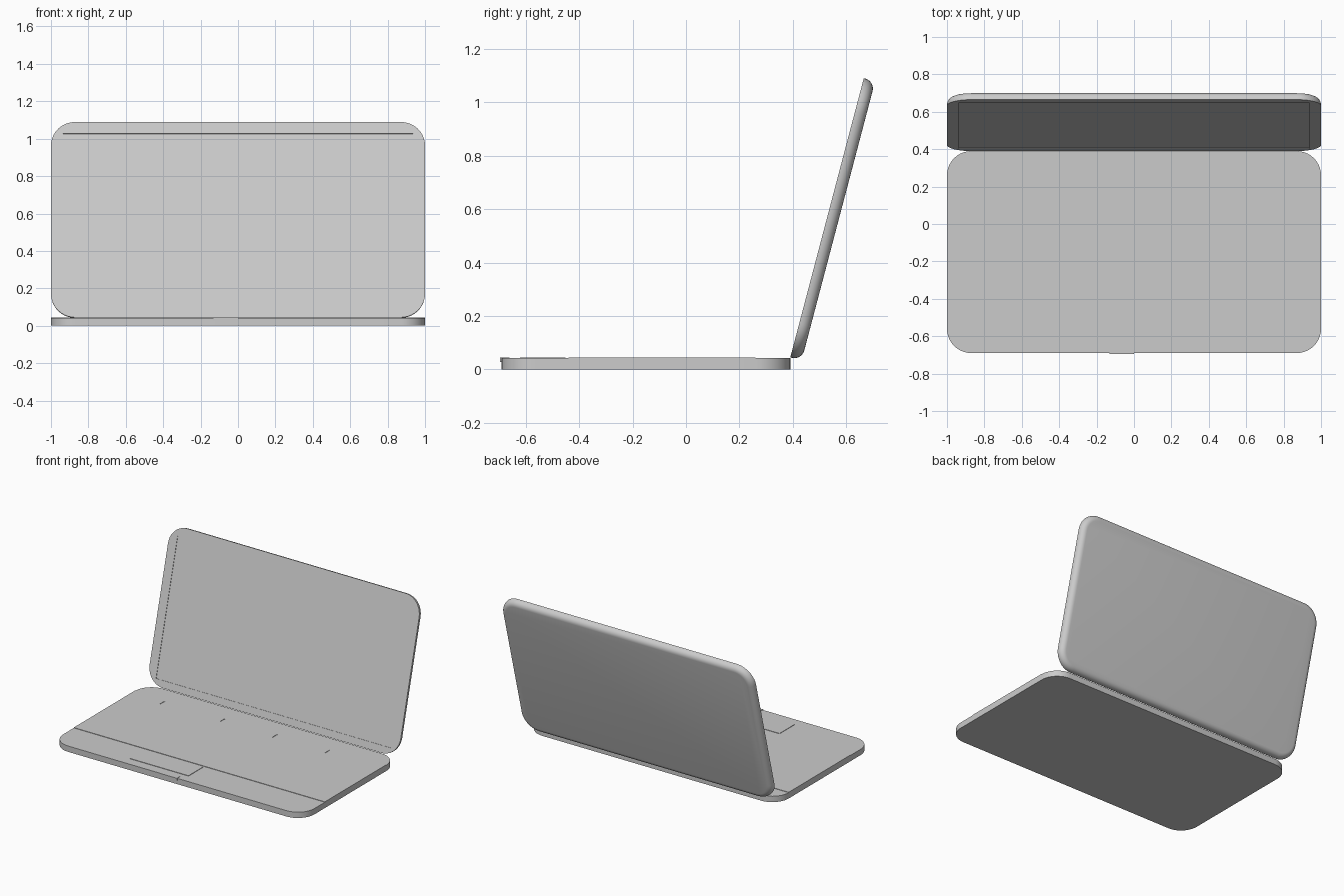
import bpy, bmesh, math
from mathutils import Matrix

cube = bpy.data.objects.get("Cube")
if cube:
    bpy.data.objects.remove(cube, do_unlink=True)

grey = bpy.data.materials.new("light_grey")
grey.use_nodes = True
GREY = (0.6, 0.6, 0.6, 1)
grey.diffuse_color = GREY
grey.node_tree.nodes["Principled BSDF"].inputs["Base Color"].default_value = GREY


def slab(name, x, y, z, corner=0, rim=0, matrix=Matrix()):
    """Box from (min, max) pairs, with rounded corners and a rounded top rim."""
    bm = bmesh.new()
    bmesh.ops.create_cube(bm, size=1)
    for v in bm.verts:
        v.co = [(lo + hi) / 2 + c * (hi - lo) for c, (lo, hi) in zip(v.co, (x, y, z))]
    if corner:
        upright = [e for e in bm.edges
                   if abs(e.verts[0].co.z - e.verts[1].co.z) > 1e-5]
        bmesh.ops.bevel(bm, geom=upright, offset=corner, segments=10,
                        profile=0.5, affect='EDGES')
    if rim:
        top = [e for e in bm.edges if all(v.co.z > z[1] - 1e-5 for v in e.verts)]
        bmesh.ops.bevel(bm, geom=top, offset=rim, segments=6,
                        profile=0.5, affect='EDGES')
    bmesh.ops.recalc_face_normals(bm, faces=bm.faces)
    mesh = bpy.data.meshes.new(name)
    bm.to_mesh(mesh)
    bm.free()
    mesh.materials.append(grey)
    ob = bpy.data.objects.new(name, mesh)
    ob.matrix_world = matrix
    bpy.context.collection.objects.link(ob)
    return ob


def activate(ob):
    bpy.ops.object.select_all(action='DESELECT')
    ob.select_set(True)
    bpy.context.view_layer.objects.active = ob


def smooth(ob):
    activate(ob)
    bpy.ops.object.shade_smooth_by_angle(angle=math.radians(35))


# Base with rounded corners
base = slab("base", (-1, 1), (-0.69, 0.39), (0, 0.042), corner=0.13)
smooth(base)

# Raised keyboard deck, with the function keys in separate groups
DECK = (0.04, 0.045)
slab("keyboard_deck", (-1, 1), (-0.44, 0.18), DECK)
gaps = [-1, -0.745, -0.268, 0.151, 0.57, 1]
for i, (a, b) in enumerate(zip(gaps, gaps[1:])):
    left = a if i == 0 else a + 0.004
    right = b if b == 1 else b - 0.004
    slab(f"function_key_group_{i + 1}", (left, right), (0.18, 0.23), DECK)
slab("deck_rear_strip", (-1, 1), (0.23, 0.26), DECK)

# Trackpad and front latch
slab("trackpad", (-0.43, 0.04), (-0.62, -0.45), DECK)
slab("front_latch", (-0.13, 0), (-0.695, -0.66), (0.027, 0.044))

# Lid: flat front, rounded back rim, leaning back on its lower front edge
lean = (Matrix.Translation((0, 0.39, 0.045))
        @ Matrix.Rotation(math.radians(-14.75), 4, 'X')
        @ Matrix(((1, 0, 0, 0), (0, 0, 1, 0), (0, 1, 0, 0), (0, 0, 0, 1))))
lid = slab("lid", (-1, 1), (0, 1.08), (0, 0.044), corner=0.13, rim=0.038,
           matrix=lean)
# The lean swaps two axes, so turn the faces the right way out
lid.data.transform(lean)
lid.data.flip_normals()
lid.matrix_world = Matrix()

# Shallow screen recess cut into the lid
cutter = slab("screen_cutter", (-0.935, 0.935), (0.05, 1.015), (-0.05, 0.003))
cutter.data.transform(lean)
cutter.data.flip_normals()
cutter.hide_render = True
bpy.context.view_layer.update()
cut = lid.modifiers.new("screen_recess", 'BOOLEAN')
cut.operation = 'DIFFERENCE'
cut.solver = 'EXACT'
cut.object = cutter
activate(lid)
bpy.ops.object.modifier_apply(modifier=cut.name)
bpy.data.objects.remove(cutter, do_unlink=True)
smooth(lid)
